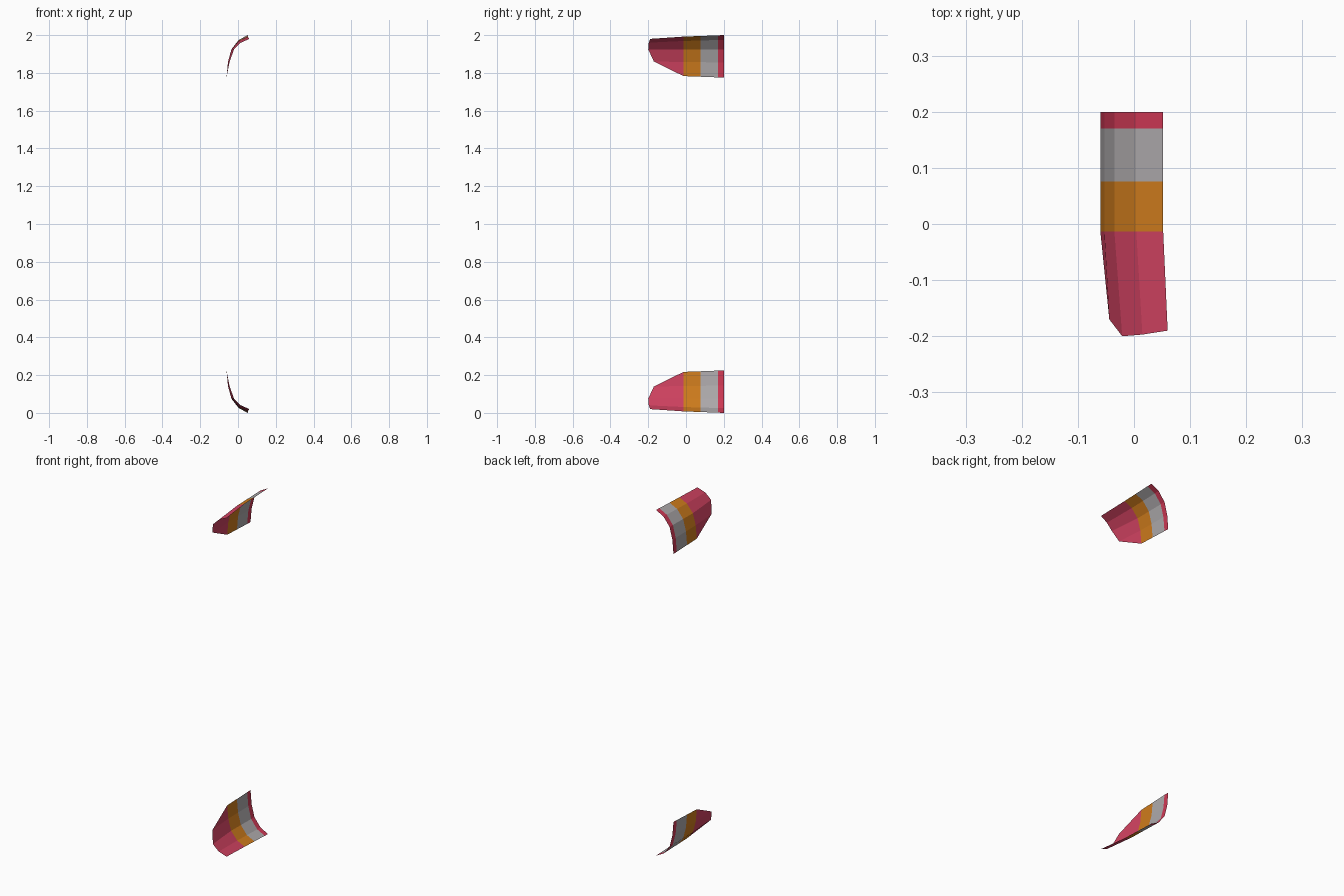
import bpy, bmesh

if "Cube" in bpy.data.objects:
    bpy.data.objects.remove(bpy.data.objects["Cube"])

def material(name, rgb):
    m = bpy.data.materials.new(name)
    m.diffuse_color = (*rgb, 1)
    m.use_nodes = True
    m.node_tree.nodes["Principled BSDF"].inputs["Base Color"].default_value = m.diffuse_color
    return m

mats = [material("crimson", (0.62, 0.04, 0.09)),
        material("orange", (0.62, 0.20, 0.012)),
        material("light grey", (0.42, 0.40, 0.41)),
        material("rose", (0.64, 0.055, 0.12))]

# Curved cross-section (x, z) at the back and where the taper begins
back = [(-0.06, 0.225), (-0.053, 0.145), (-0.035, 0.075), (0.004, 0.025), (0.052, 0.0)]
mid = [(-0.06, 0.217), (-0.053, 0.142), (-0.035, 0.077), (0.004, 0.031), (0.052, 0.008)]
# Rounded front edge (x, y, z); the first column ends at the taper line
tip = [(-0.044, -0.17, 0.14), (-0.021, -0.20, 0.075), (0.015, -0.197, 0.04), (0.06, -0.19, 0.02)]
bands = [0.20, 0.17, 0.076, -0.013]
band_mat = [0, 2, 1]

def shell(name, flip):
    bm = bmesh.new()

    def vert(x, y, z):
        return bm.verts.new((x, y, 2 - z if flip else z))

    rings = []
    for y in bands:
        t = (bands[0] - y) / (bands[0] - bands[-1])
        rings.append([vert(a[0] + (b[0] - a[0]) * t, y, a[1] + (b[1] - a[1]) * t)
                      for a, b in zip(back, mid)])
    # Coloured bands
    for r in range(3):
        for i in range(4):
            f = bm.faces.new((rings[r][i], rings[r][i + 1], rings[r + 1][i + 1], rings[r + 1][i]))
            f.material_index = band_mat[r]
    # Tapered front
    end = rings[-1]
    tips = [vert(*p) for p in tip]
    faces = [bm.faces.new((end[0], end[1], tips[0]))]
    for i in range(3):
        faces.append(bm.faces.new((end[i + 1], end[i + 2], tips[i + 1], tips[i])))
    for f in faces:
        f.material_index = 3
    bmesh.ops.recalc_face_normals(bm, faces=bm.faces[:])
    # Normals face outward, away from the hollow side
    bm.normal_update()
    if sum(f.normal.x for f in bm.faces) > 0:
        bmesh.ops.reverse_faces(bm, faces=bm.faces[:])
    me = bpy.data.meshes.new(name)
    bm.to_mesh(me)
    bm.free()
    for m in mats:
        me.materials.append(m)
    ob = bpy.data.objects.new(name, me)
    bpy.context.collection.objects.link(ob)

shell("lower_curved_panel", False)
shell("upper_curved_panel", True)
